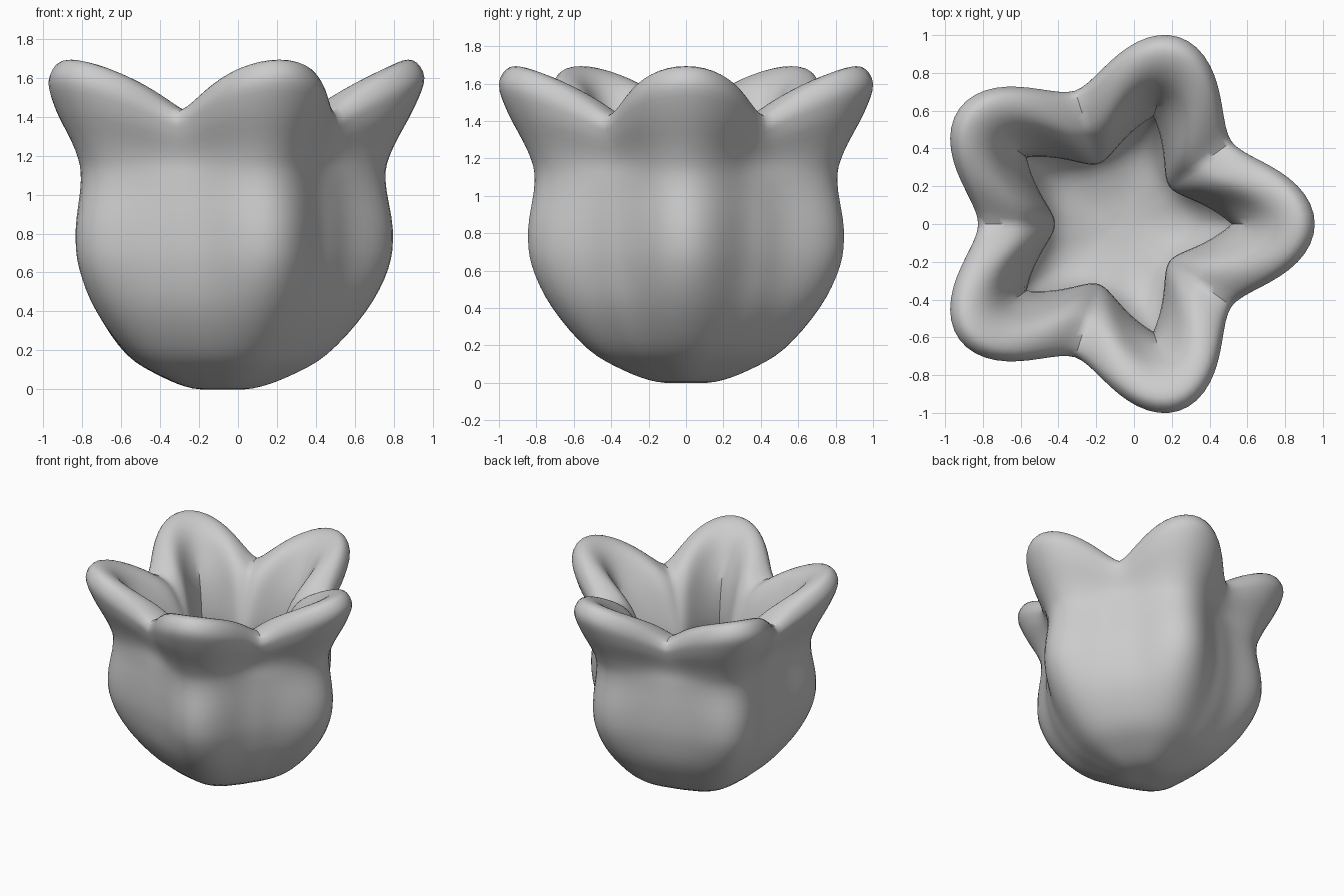
import bpy, bmesh, math

if "Cube" in bpy.data.objects:
    bpy.data.objects.remove(bpy.data.objects["Cube"])

CENTRE_X = -0.083
SEGMENTS = 120
STEPS = 4

# Profile from the base, up the outside, over the rim and down to the inner floor:
# radius at lobe tip, radius at valley, height at tip, height at valley, lobe style
# style 0 = soft wave, 1 = round lobes with creased valleys, -1 = pointed star
PROFILE = [
    (0.00, 0.00, 0.00, 0.00, 0), (0.16, 0.15, 0.005, 0.005, 0),
    (0.34, 0.31, 0.065, 0.065, 0), (0.54, 0.49, 0.18, 0.18, 0),
    (0.74, 0.64, 0.40, 0.40, 0), (0.855, 0.70, 0.62, 0.62, 0),
    (0.878, 0.71, 0.82, 0.82, 0), (0.84, 0.695, 1.08, 1.05, 0.2),
    (0.875, 0.69, 1.23, 1.18, 0.5), (0.99, 0.73, 1.45, 1.31, 1),
    (1.04, 0.74, 1.60, 1.38, 1), (0.98, 0.70, 1.69, 1.43, 1),
    (0.87, 0.60, 1.66, 1.43, 0.7), (0.76, 0.49, 1.54, 1.37, 0.3),
    (0.65, 0.39, 1.30, 1.18, -0.5), (0.60, 0.335, 1.02, 0.95, -1),
    (0.62, 0.40, 0.80, 0.78, -0.8), (0.59, 0.43, 0.55, 0.55, -0.5),
    (0.42, 0.34, 0.32, 0.32, -0.2), (0.20, 0.18, 0.24, 0.24, 0),
    (0.00, 0.00, 0.22, 0.22, 0),
]


def catmull(a, b, c, d, t):
    return tuple(0.5 * (2 * q + (r - p) * t + (2 * p - 5 * q + 4 * r - s) * t * t
                        + (3 * q - p - 3 * r + s) * t ** 3)
                 for p, q, r, s in zip(a, b, c, d))


def lobe_weight(angle, style):
    soft = (0.5 + 0.5 * math.cos(5 * angle)) ** 1.5
    if style >= 0:
        target = abs(math.cos(2.5 * angle)) ** 1.85
    else:
        target = 1 - abs(math.sin(2.5 * angle))
    k = min(1, abs(style))
    return soft * (1 - k) + target * k


# Smoothly refined profile
rings = []
last = len(PROFILE) - 1
for i in range(last):
    pts = [PROFILE[min(max(i + o, 0), last)] for o in (-1, 0, 1, 2)]
    rings += [catmull(*pts, s / STEPS) for s in range(STEPS)]

# Five-lobed flower cup
bm = bmesh.new()
grid = []
for rt, rv, zt, zv, style in rings[1:]:
    row = []
    for j in range(SEGMENTS):
        a = 2 * math.pi * j / SEGMENTS
        w = lobe_weight(a, style)
        r = rv + (rt - rv) * w
        wz = abs(math.cos(2.5 * a)) ** 1.3
        row.append(bm.verts.new((CENTRE_X + r * math.cos(a), r * math.sin(a),
                                 max(0, zv + (zt - zv) * wz))))
    grid.append(row)
bottom = bm.verts.new((CENTRE_X, 0, 0))
floor = bm.verts.new((CENTRE_X, 0, PROFILE[-1][2]))
for j in range(SEGMENTS):
    k = (j + 1) % SEGMENTS
    bm.faces.new((bottom, grid[0][k], grid[0][j]))
    bm.faces.new((floor, grid[-1][j], grid[-1][k]))
    for lo, hi in zip(grid, grid[1:]):
        bm.faces.new((lo[j], lo[k], hi[k], hi[j]))
bmesh.ops.recalc_face_normals(bm, faces=bm.faces[:])

mesh = bpy.data.meshes.new("flower_cup")
bm.to_mesh(mesh)
bm.free()
cup = bpy.data.objects.new("flower_cup", mesh)
bpy.context.collection.objects.link(cup)
bpy.context.view_layer.objects.active = cup
cup.select_set(True)
bpy.ops.object.shade_smooth_by_angle(angle=math.radians(50))
